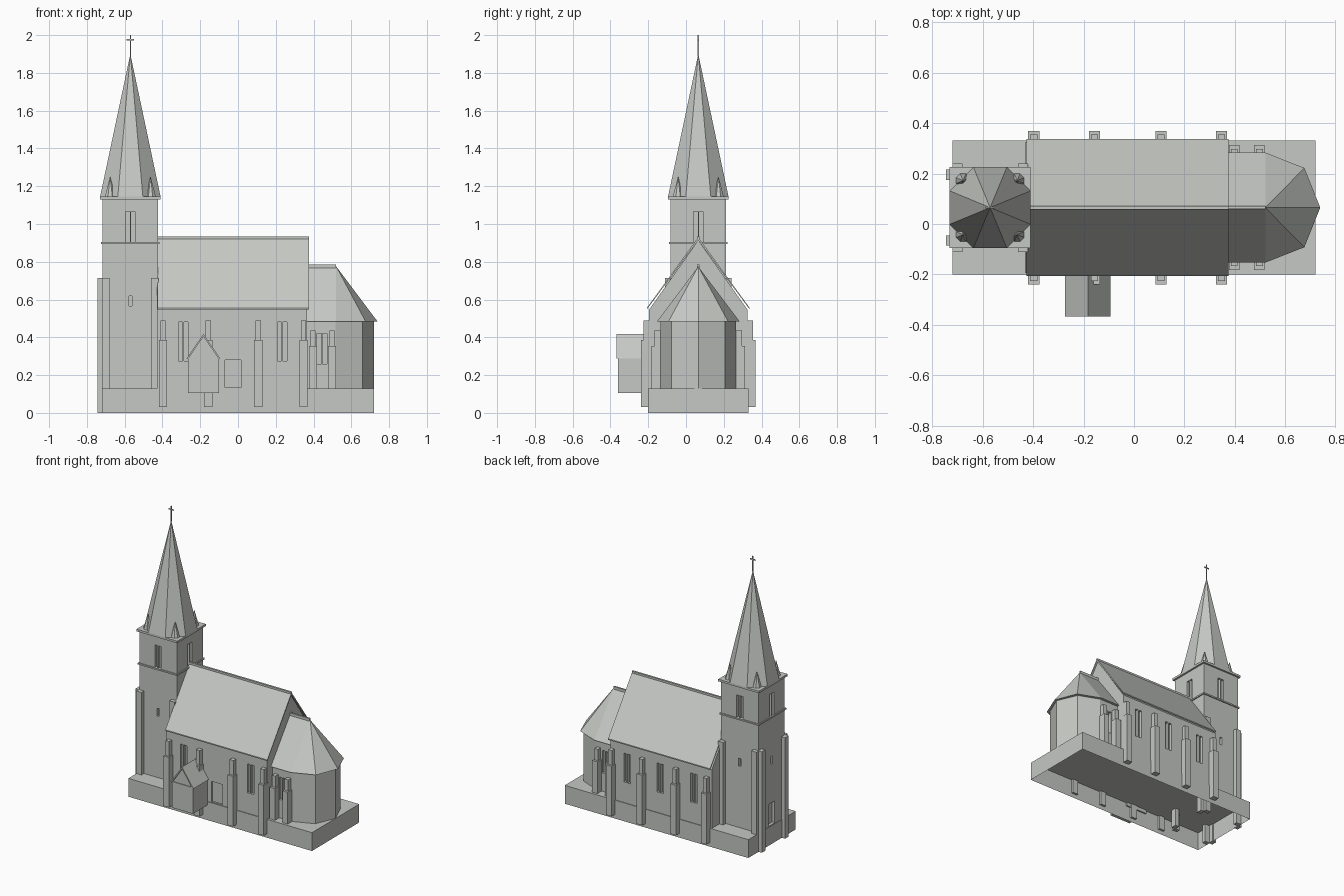
import bpy
import bmesh
from math import radians, cos, sin, pi
from mathutils import Matrix

old = bpy.data.objects.get("Cube")
if old:
    bpy.data.objects.remove(old)

stone = bpy.data.materials.new("pale_grey_stone")
stone.use_nodes = True
GREY = (0.56, 0.58, 0.55, 1)
stone.diffuse_color = GREY
stone.node_tree.nodes["Principled BSDF"].inputs["Base Color"].default_value = GREY

CY = 0.065          # long axis of the church
TX = -0.57          # tower centre
FLOOR = 0.13        # top of the plinth


def finish(name, bm):
    bmesh.ops.recalc_face_normals(bm, faces=bm.faces)
    mesh = bpy.data.meshes.new(name)
    bm.to_mesh(mesh)
    bm.free()
    mesh.materials.append(stone)
    obj = bpy.data.objects.new(name, mesh)
    bpy.context.collection.objects.link(obj)
    return obj


def add_box(bm, x0, x1, y0, y1, z0, z1):
    m = Matrix.Translation(((x0 + x1) / 2, (y0 + y1) / 2, (z0 + z1) / 2))
    m = m @ Matrix.Diagonal((x1 - x0, abs(y1 - y0), z1 - z0, 1))
    bmesh.ops.create_cube(bm, size=1, matrix=m)


def boxes(name, *dims):
    bm = bmesh.new()
    for d in dims:
        add_box(bm, *d)
    return finish(name, bm)


def extrude(name, pts, vec):
    """Solid made by sweeping a closed outline along a vector."""
    bm = bmesh.new()
    face = bm.faces.new([bm.verts.new(p) for p in pts])
    res = bmesh.ops.extrude_face_region(bm, geom=[face])
    verts = [g for g in res["geom"] if isinstance(g, bmesh.types.BMVert)]
    bmesh.ops.translate(bm, verts=verts, vec=vec)
    return finish(name, bm)


def cone(name, x, y, z, r, h, sides, turn):
    bm = bmesh.new()
    m = Matrix.Translation((x, y, z + h / 2)) @ Matrix.Rotation(turn, 4, "Z")
    bmesh.ops.create_cone(bm, cap_ends=True, segments=sides, radius1=r, radius2=0, depth=h, matrix=m)
    return finish(name, bm)


def carve(obj, dims):
    cutter = boxes("cutter", *dims)
    cutter.hide_render = True
    mod = obj.modifiers.new("openings", "BOOLEAN")
    mod.object, mod.solver = cutter, "EXACT"
    bpy.context.view_layer.objects.active = obj
    bpy.ops.object.modifier_apply(modifier=mod.name)
    bpy.data.objects.remove(cutter)


def around(name, half, z0, z1):
    """Square slab round the tower axis."""
    return boxes(name, (TX - half, TX + half, CY - half, CY + half, z0, z1))


def lancets(x, wall, z0, z1):
    """Pairs of narrow recesses on both long walls."""
    out = []
    for s in (-1, 1):
        for dx in (-0.0145, 0.0145):
            y0, y1 = sorted((CY + s * (wall - 0.02), CY + s * (wall + 0.02)))
            out.append((x + dx - 0.011, x + dx + 0.011, y0, y1, z0, z1))
    return out


# Plinth, open underneath
bm = bmesh.new()
add_box(bm, -0.72, 0.72, -0.20, 0.33, 0, FLOOR)
bm.faces.ensure_lookup_table()
bmesh.ops.delete(bm, geom=[min(bm.faces, key=lambda f: f.calc_center_median().z)], context="FACES")
finish("plinth", bm)

# Tower with belfry openings, slits and west door
T = 0.147
tower = around("tower", T, FLOOR, 1.13)
cuts = []
for s in (-1, 1):
    near, far = sorted((s * (T - 0.02), s * (T + 0.02)))
    for d, w, z0, z1 in ((-0.0135, 0.011, 0.905, 1.065), (0.0135, 0.011, 0.905, 1.065),
                         (0, 0.008, 0.565, 0.62)):
        cuts.append((TX + d - w, TX + d + w, CY + near, CY + far, z0, z1))
        cuts.append((TX + near, TX + far, CY + d - w, CY + d + w, z0, z1))
cuts.append((TX - T - 0.02, TX - T + 0.02, CY - 0.035, CY + 0.035, 0.135, 0.29))
carve(tower, cuts)
boxes("tower_string_course", *[
    d for s in (-1, 1) for d in (
        (TX - 0.155, TX + 0.155, CY + s * 0.15 - 0.005, CY + s * 0.15 + 0.005, 0.895, 0.905),
        (TX + s * 0.15 - 0.005, TX + s * 0.15 + 0.005, CY - 0.155, CY + 0.155, 0.895, 0.905))])
around("tower_cornice", 0.16, 1.13, 1.145)

# Clasping buttresses on the tower corners
for sx in (-1, 1):
    for sy in (-1, 1):
        x, y = TX + sx * 0.13, CY + sy * 0.13
        ex, ey = TX + sx * 0.16, CY + sy * 0.16
        boxes("tower_buttress",
              (x - 0.02, x + 0.02, ey - 0.015, ey + 0.015, 0, 0.715),
              (ex - 0.015, ex + 0.015, y - 0.02, y + 0.02, 0, 0.715))
        # Small corner pinnacles at the foot of the spire
        cone("pinnacle", TX + sx * 0.107, CY + sy * 0.107, 1.145, 0.03, 0.107, 8, pi / 8)

# Spire and cross
cone("spire", TX, CY, 1.145, 0.16 / cos(pi / 8), 0.755, 8, pi / 8)
boxes("cross",
      (TX - 0.003, TX + 0.003, CY - 0.003, CY + 0.003, 1.89, 2.0),
      (TX - 0.02, TX + 0.02, CY - 0.003, CY + 0.003, 1.972, 1.979))


def gable_roof(name, x0, x1, half, eave, ridge, thick):
    pts = [(x0, CY - half, eave), (x0, CY, ridge), (x0, CY + half, eave),
           (x0, CY + half, eave - thick / 2), (x0, CY, ridge - thick), (x0, CY - half, eave - thick / 2)]
    extrude(name, pts, (x1 - x0, 0, 0))
    boxes(name + "_ridge", (x0, x1, CY - 0.007, CY + 0.007, ridge - 0.012, ridge + 0.004))


# Nave
N = 0.26
nave = extrude("nave", [(-0.43, CY - N, FLOOR), (-0.43, CY + N, FLOOR), (-0.43, CY + N, 0.547),
                        (-0.43, CY, 0.914), (-0.43, CY - N, 0.547)], (0.795, 0, 0))
front_and_back = lancets(-0.29, N, 0.275, 0.48) + lancets(0.235, N, 0.275, 0.48)
back_only = lancets(-0.025, N, 0.275, 0.48)[2:]
door = [(-0.07, 0.015, CY - N - 0.02, CY - N + 0.012, 0.135, 0.28)]
carve(nave, front_and_back + back_only + door)
gable_roof("nave_roof", -0.425, 0.375, 0.272, 0.556, 0.93, 0.016)

# Chancel and polygonal apse
walls = [(0.36, -0.2), (0.515, -0.2), (0.66, -0.142), (0.72, 0), (0.66, 0.142), (0.515, 0.2), (0.36, 0.2)]
chancel = extrude("chancel", [(x, CY + y, FLOOR) for x, y in walls], (0, 0, 0.355))
carve(chancel, lancets(0.445, 0.2, 0.26, 0.42))
eaves = [(0.36, -0.218), (0.52, -0.218), (0.675, -0.157), (0.738, 0), (0.675, 0.157), (0.52, 0.218), (0.36, 0.218)]
bm = bmesh.new()
ring = [bm.verts.new((x, CY + y, 0.485)) for x, y in eaves]
peak = bm.verts.new((0.52, CY, 0.775))
back = bm.verts.new((0.36, CY, 0.775))
bm.faces.new(ring)
for a, b in zip(ring[1:-2], ring[2:-1]):
    bm.faces.new((a, b, peak))
bm.faces.new((ring[0], ring[1], peak, back))
bm.faces.new((ring[-2], ring[-1], back, peak))
bm.faces.new((ring[-1], ring[0], back))
finish("chancel_roof", bm)
boxes("chancel_ridge", (0.36, 0.52, CY - 0.006, CY + 0.006, 0.765, 0.786))


# Stepped buttresses along both long walls
def buttress(name, x, wide, wall, low, high, z0, z1, z2):
    for s in (-1, 1):
        tiers = []
        for w, out, top in ((wide, low, z1), (wide * 0.65, high, z2)):
            y0, y1 = sorted((CY + s * (wall - 0.01), CY + s * out))
            tiers.append((x - w / 2, x + w / 2, y0, y1, z0, top))
        boxes(name, *tiers)


for x in (-0.397, -0.157, 0.107, 0.347):
    buttress("nave_buttress", x, 0.044, N, 0.304, 0.29, 0.03, 0.385, 0.49)
for x in (0.397, 0.497):
    buttress("chancel_buttress", x, 0.042, 0.2, 0.248, 0.232, FLOOR, 0.355, 0.435)

# Porch with its own small gable
PX = -0.183
boxes("porch", (PX - 0.082, PX + 0.082, -0.36, -0.19, 0.105, 0.29))
extrude("porch_gable", [(PX - 0.08, -0.355, 0.288), (PX + 0.08, -0.355, 0.288), (PX, -0.355, 0.405)], (0, 0.165, 0))
extrude("porch_roof", [(PX - 0.09, -0.367, 0.287), (PX, -0.367, 0.418), (PX + 0.09, -0.367, 0.287),
                       (PX + 0.08, -0.367, 0.287), (PX, -0.367, 0.404), (PX - 0.08, -0.367, 0.287)], (0, 0.177, 0))
